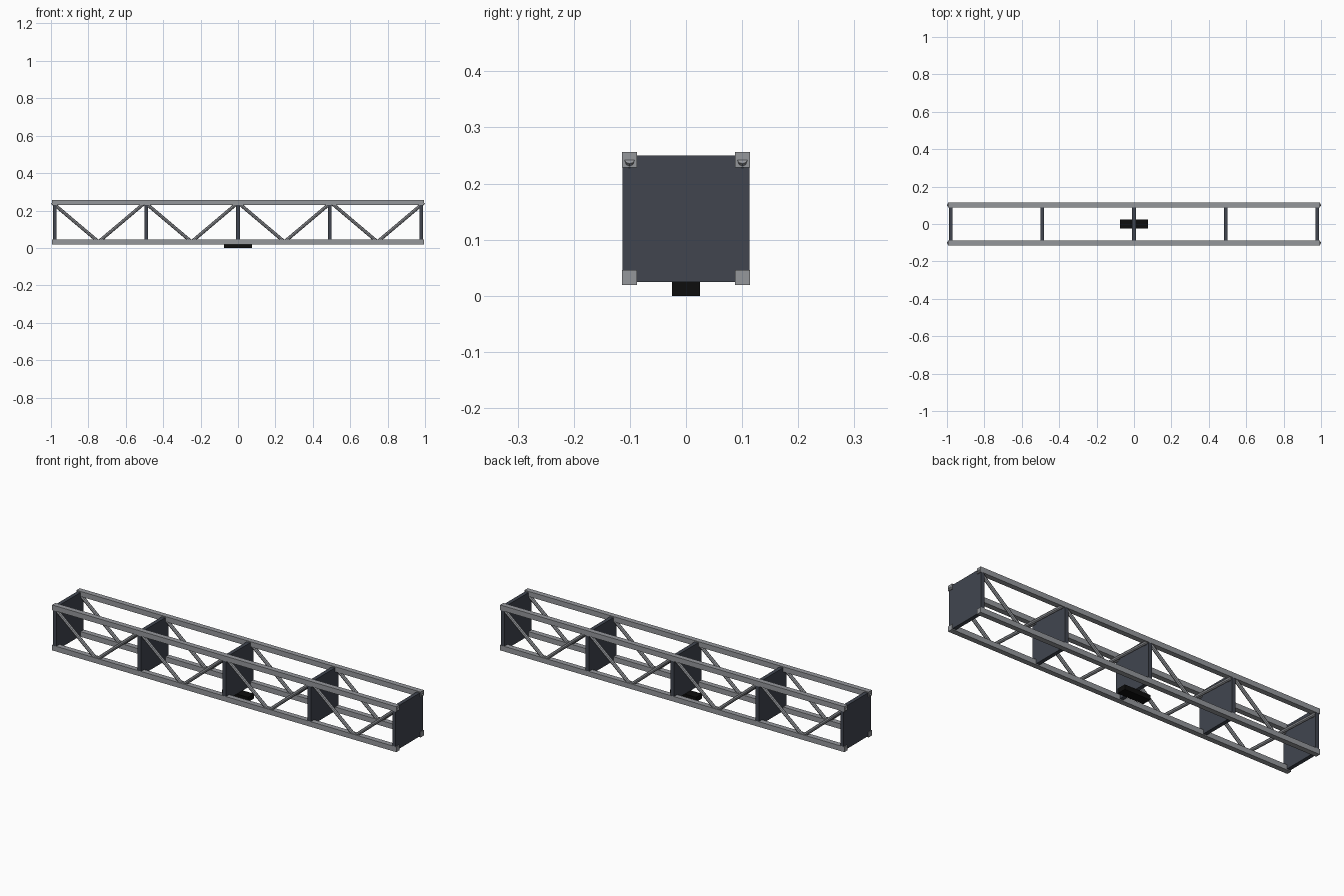
import bpy
from mathutils import Vector

if "Cube" in bpy.data.objects:
    bpy.data.objects.remove(bpy.data.objects["Cube"])

HALF = 0.994            # rail half length
RAIL_Y = 0.1005         # rail centre line
Z_LOW, Z_HIGH = 0.0325, 0.2425
RAIL = 0.027            # rail section
STRUT_R = 0.009


def material(name, colour):
    m = bpy.data.materials.new(name)
    m.diffuse_color = (*colour, 1)
    m.use_nodes = True
    m.node_tree.nodes["Principled BSDF"].inputs["Base Color"].default_value = m.diffuse_color
    return m


metal = material("grey_metal", (0.30, 0.31, 0.33))
panel = material("dark_panel", (0.052, 0.06, 0.078))
black = material("black", (0.004, 0.004, 0.004))


def box(name, centre, size, mat):
    bpy.ops.mesh.primitive_cube_add(size=1, location=centre)
    ob = bpy.context.object
    ob.name = name
    ob.scale = size
    bpy.ops.object.transform_apply(location=False, rotation=False, scale=True)
    ob.data.materials.append(mat)
    return ob


def strut(name, a, b, mat):
    a, b = Vector(a), Vector(b)
    d = b - a
    bpy.ops.mesh.primitive_cylinder_add(vertices=8, radius=STRUT_R,
                                        depth=d.length, location=(a + b) / 2)
    ob = bpy.context.object
    ob.name = name
    ob.rotation_euler = (0, Vector((0, 0, 1)).angle(d) * (1 if d.x > 0 else -1), 0)
    ob.data.materials.append(mat)
    return ob


# four long corner rails
for y in (-RAIL_Y, RAIL_Y):
    for z in (Z_LOW, Z_HIGH):
        box("corner_rail", (0, y, z), (2 * HALF, RAIL, RAIL), metal)

# zigzag diagonal struts on front and back sides
step = HALF / 4
for y in (-RAIL_Y, RAIL_Y):
    for i in range(8):
        z0, z1 = (Z_HIGH, Z_LOW) if i % 2 == 0 else (Z_LOW, Z_HIGH)
        x = -HALF + i * step
        strut("diagonal_strut", (x, y, z0), (x + step, y, z1), metal)

# square bulkhead plates
for i in range(-2, 3):
    box("bulkhead_plate", (i * 0.49, 0, 0.1375), (0.02, 0.226, 0.226), panel)

# block under the middle plate
box("underside_block", (0, 0, 0.0125), (0.15, 0.05, 0.025), black)
